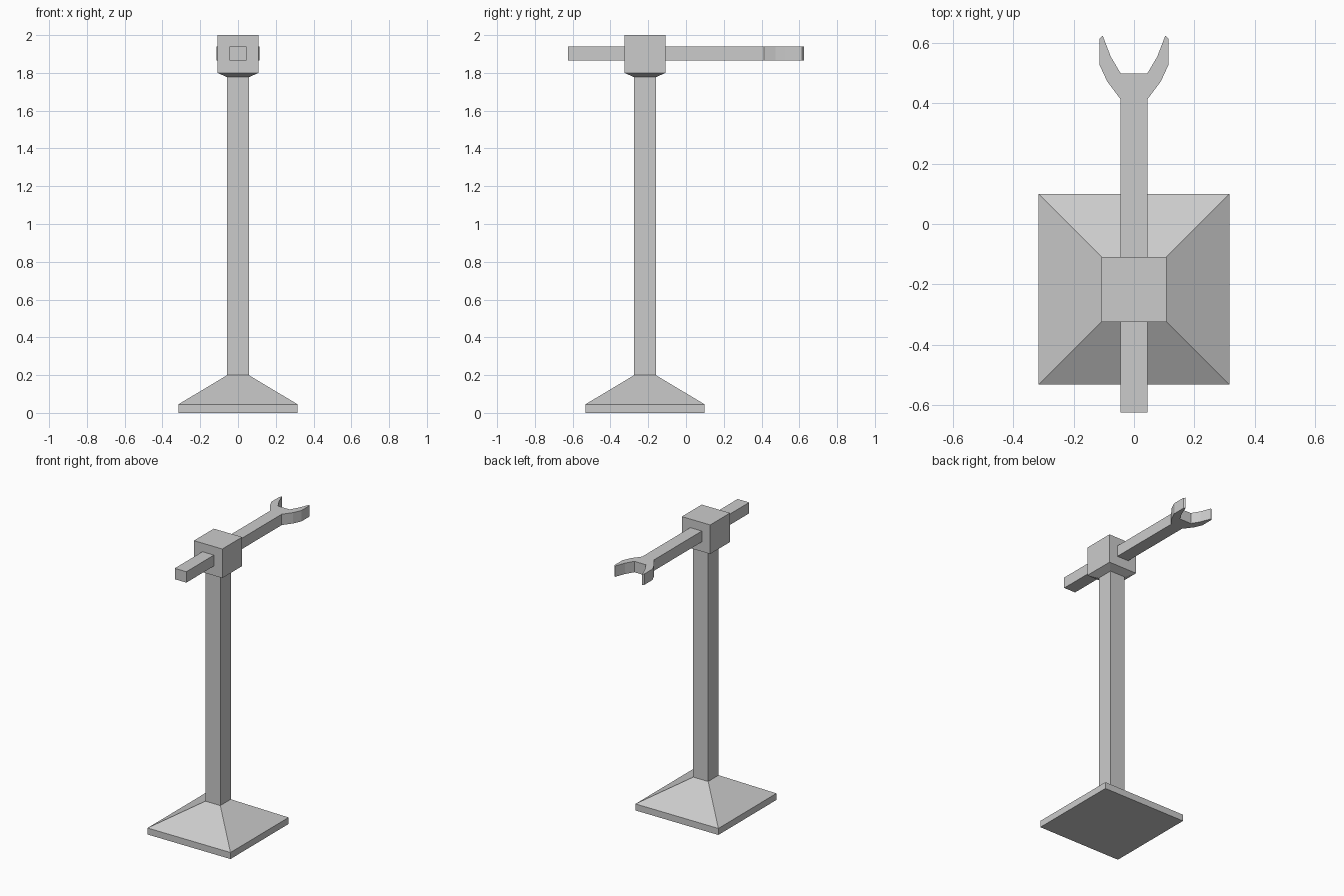
import bpy, bmesh

if "Cube" in bpy.data.objects:
    bpy.data.objects.remove(bpy.data.objects["Cube"])

STAND_Y = -0.217


def make_object(name, bm):
    bmesh.ops.recalc_face_normals(bm, faces=bm.faces)
    mesh = bpy.data.meshes.new(name)
    bm.to_mesh(mesh)
    bm.free()
    obj = bpy.data.objects.new(name, mesh)
    bpy.context.collection.objects.link(obj)
    return obj


def square_loft(name, sections):
    """Stack square rings given as (half width, height) and cap both ends."""
    bm = bmesh.new()
    rings = []
    for h, z in sections:
        rings.append([bm.verts.new((sx * h, STAND_Y + sy * h, z))
                      for sx, sy in ((-1, -1), (1, -1), (1, 1), (-1, 1))])
    for a, b in zip(rings, rings[1:]):
        for i in range(4):
            j = (i + 1) % 4
            bm.faces.new((a[i], a[j], b[j], b[i]))
    bm.faces.new(rings[0][::-1])
    bm.faces.new(rings[-1])
    return make_object(name, bm)


# Stand: foot slab, sloped foot, post, flared collar and square head
square_loft("stand", [(0.316, 0), (0.316, 0.045), (0.057, 0.2),
                      (0.057, 1.777), (0.108, 1.8), (0.108, 2.0)])

# Crossbar ending in an open two-pronged fork: right half outline, mirrored
half = [(0.044, -0.625), (0.044, 0.413), (0.089, 0.473), (0.114, 0.527),
        (0.114, 0.615), (0.104, 0.625), (0.077, 0.555), (0.044, 0.499)]
outline = half + [(-x, y) for x, y in reversed(half)]
bm = bmesh.new()
face = bm.faces.new([bm.verts.new((x, y, 1.866)) for x, y in outline])
top = bmesh.ops.extrude_face_region(bm, geom=[face])["geom"]
bmesh.ops.translate(bm, vec=(0, 0, 0.075),
                    verts=[v for v in top if isinstance(v, bmesh.types.BMVert)])
bmesh.ops.triangulate(bm, faces=[f for f in bm.faces if len(f.verts) > 4])
make_object("forked_crossbar", bm)
